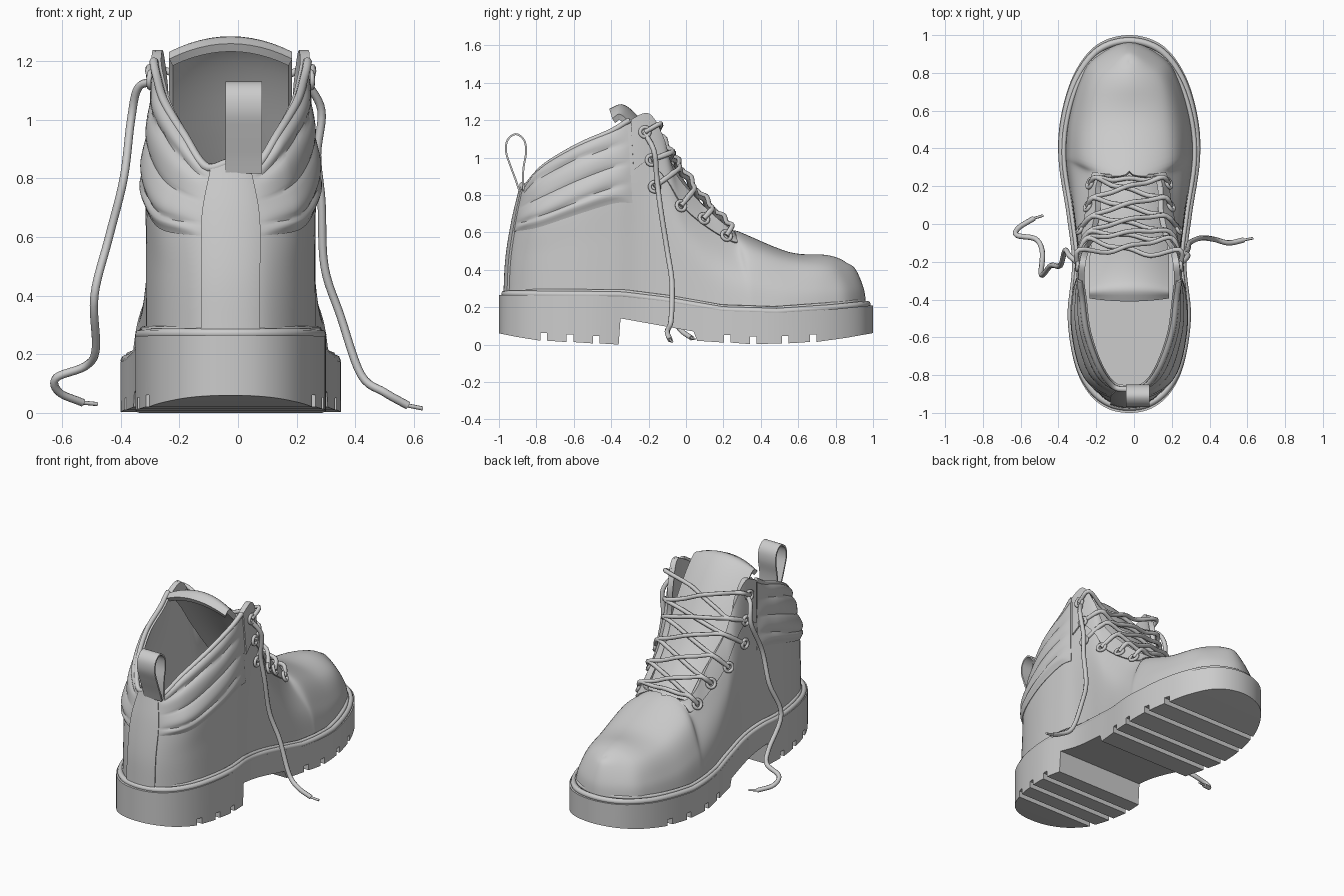
import bpy, bmesh, math
from mathutils import Vector as V
from functools import lru_cache

if "Cube" in bpy.data.objects:
    bpy.data.objects.remove(bpy.data.objects["Cube"])

CX = -0.025   # boot centre line


def at(P, u, a=None, b=None):
    """Catmull-Rom through P at u, with optional ghost end points."""
    i = min(int(u), len(P) - 2)
    t = u - i
    p1, p2 = P[i], P[i + 1]
    p0 = P[i - 1] if i else (2 * p1 - p2 if a is None else a)
    p3 = P[i + 2] if i + 2 < len(P) else (2 * p2 - p1 if b is None else b)
    return 0.5 * (2 * p1 + (p2 - p0) * t + (2 * p0 - 5 * p1 + 4 * p2 - p3) * t * t
                  + (3 * p1 - p0 - 3 * p2 + p3) * t ** 3)


def flip(p):
    return V((-p.x, p.y, p.z))


def lerp_table(tab, y):
    for (a, za), (b, zb) in zip(tab, tab[1:]):
        if y <= b:
            return za + (zb - za) * max(0, (y - a) / (b - a))
    return tab[-1][1]


def finish(ob, name, angle=40):
    """Bake modifiers, name and shade the part."""
    bpy.context.view_layer.update()
    me = bpy.data.meshes.new_from_object(ob.evaluated_get(bpy.context.evaluated_depsgraph_get()))
    new = bpy.data.objects.new(name, me)
    new.location = ob.location
    bpy.data.objects.remove(ob)
    bpy.context.collection.objects.link(new)
    bpy.ops.object.select_all(action='DESELECT')
    bpy.context.view_layer.objects.active = new
    new.select_set(True)
    bpy.ops.object.shade_smooth_by_angle(angle=math.radians(angle))
    return new


def raw(name, verts, faces):
    me = bpy.data.meshes.new(name)
    me.from_pydata([tuple(v) for v in verts], [], faces)
    ob = bpy.data.objects.new(name + "_raw", me)
    bpy.context.collection.objects.link(ob)
    return ob


def grid(name, f, na, nb, thick, mirror=True, x=CX, angle=40):
    """Surface f(a, b) for a, b in 0..1, optionally mirrored, thickened inward."""
    verts = [f(i / na, j / nb) for i in range(na + 1) for j in range(nb + 1)]
    faces = [(i * (nb + 1) + j, (i + 1) * (nb + 1) + j, (i + 1) * (nb + 1) + j + 1, i * (nb + 1) + j + 1)
             for i in range(na) for j in range(nb)]
    ob = raw(name, verts, faces)
    if mirror:
        ob.modifiers.new("m", 'MIRROR').merge_threshold = 0.002
    s = ob.modifiers.new("s", 'SOLIDIFY')
    s.thickness, s.offset = thick, -1
    ob.location.x = x
    return finish(ob, name, angle)


def prism(name, pts, put, lo, hi):
    """Extrude a closed 2D profile; put(p, h) places it in space."""
    n = len(pts)
    ob = raw(name, [put(p, lo) for p in pts] + [put(p, hi) for p in pts],
             [tuple(range(n))[::-1], tuple(range(n, 2 * n))]
             + [(i, (i + 1) % n, n + (i + 1) % n, n + i) for i in range(n)])
    bm = bmesh.new()
    bm.from_mesh(ob.data)
    bmesh.ops.recalc_face_normals(bm, faces=bm.faces)
    bm.to_mesh(ob.data)
    bm.free()
    ob.location.x = CX
    return ob


def tube(name, paths, r, cyclic=False, sub=6, x=0.0):
    """Round cord through each path."""
    cu = bpy.data.curves.new(name, 'CURVE')
    cu.dimensions, cu.bevel_depth, cu.bevel_resolution, cu.use_fill_caps = '3D', r, 2, True
    for P in paths:
        P = [V(p) for p in P]
        pts = P if sub == 1 else [at(P, k / sub) for k in range((len(P) - 1) * sub + 1)]
        s = cu.splines.new('POLY')
        s.points.add(len(pts) - 1)
        s.use_cyclic_u = cyclic
        for q, p in zip(s.points, pts):
            q.co = (*p, 1)
    ob = bpy.data.objects.new(name + "_raw", cu)
    bpy.context.collection.objects.link(ob)
    ob.location.x = x
    return finish(ob, name, 60)


# Sole outline (half) and sole top height
half = [V(p + (0,)) for p in [(0, -1), (.12, -.975), (.22, -.89), (.29, -.74), (.325, -.5), (.3, -.22),
                              (.33, .05), (.375, .35), (.36, .58), (.29, .8), (.17, .95), (0, 1)]]
side = [at(half, k / 8, flip(half[1]), flip(half[-2])) for k in range(89)]
outline = side + [flip(p) for p in side[-2:0:-1]]
top_z = [(-1, .265), (-.35, .26), (-.1, .23), (.2, .18), (.5, .17), (.8, .19), (1, .21)]
half_width = lambda y: lerp_table([(p.y, p.x) for p in side], y)

# Sole: side profile with tread grooves, trimmed to the outline
low_z = [(-1, .065), (-.85, .025), (-.36, 0), (.06, .02), (.4, 0), (.7, .015), (1, .065)]
prof = [(-1.05, .07), (-.9, .04)]


def grooves(ys):
    for y in ys:
        z = lerp_table(low_z, y)
        prof.extend([(y - .018, z), (y - .018, z + .04), (y + .018, z + .04), (y + .018, z)])


grooves([-.76, -.62, -.48])
prof += [(-.36, 0), (-.35, .14), (.04, .07), (.06, .02)]
grooves([.22, .36, .53, .68])
prof += [(.85, .035), (1.05, .07), (1.05, .21)] + top_z[::-1] + [(-1.05, .265)]
sole = prism("sole", prof, lambda p, h: (h, p[0], p[1]), -.6, .6)
cutter = prism("sole_cutter", outline, lambda p, h: (p[0], p[1], h), -.2, .6)
cutter.hide_render = True
m = sole.modifiers.new("b", 'BOOLEAN')
m.operation, m.solver, m.object = 'INTERSECT', 'EXACT', cutter
finish(sole, "sole", 30)
bpy.data.objects.remove(cutter)

# Welt beads around the top of the sole
for nm, k, dz, r in (("welt", .95, .006, .018), ("welt_seam", .92, .022, .012)):
    tube(nm, [[(p.x * k, p.y * (k + .02), lerp_table(top_z, p.y) + dz) for p in outline]], r, True, 1, CX)

# Upper half: base y, shoulder point, top edge point, from heel round to toe
rows = [(-.965, 0, -.92, .67, 0, -.875, .855), (-.93, .125, -.89, .67, .085, -.86, .84),
        (-.8, .23, -.78, .70, .16, -.76, .95), (-.6, .28, -.58, .78, .225, -.58, 1.06),
        (-.4, .285, -.38, .85, .25, -.4, 1.14), (-.25, .275, -.28, .86, .262, -.3, 1.2),
        (-.12, .265, -.2, .9, .255, -.2, 1.235), (0, .258, -.1, .82, .235, -.13, 1.12),
        (.1, .25, 0, .68, .205, -.07, .93), (.2, .23, .13, .58, .175, .06, .77),
        (.32, .21, .26, .52, .155, .24, .61), (.38, .21, .33, .525, 0, .28, .605),
        (.55, .2, .55, .45, 0, .55, .495), (.75, .17, .74, .425, 0, .74, .48),
        (.88, .11, .83, .415, 0, .82, .46), (.965, 0, .905, .405, 0, .86, .435)]
ribs = []
for k, (yb, *q) in enumerate(rows):
    B = V((half_width(yb / .965) * .9, yb, lerp_table(top_z, yb) - .01))
    M, T = V(q[:3]), V(q[3:])
    L = B.lerp(M, .25)
    L.z = (B.z + M.z) / 2
    ribs.append(([B, L, M, T], flip(M) if k > 10 else None))


@lru_cache(None)
def column(v):
    return [at(P, v * 3, None, g) for P, g in ribs]


def S(u, v):
    P = column(v)
    p = at(P, u, flip(P[1]), flip(P[-2]))
    p.x = max(0, p.x)
    return p


def normal(u, v, e=.02):
    return (S(min(u + e, 15), v) - S(max(u - e, 0), v)).cross(
        S(u, min(v + e, 1)) - S(u, max(v - e, 0))).normalized()


def panel(name, u0, u1, v0, v1, off, na, nb, thick):
    """Overlay on part of the upper, lifted by off(a, b)."""
    def f(a, b):
        u, v = u0 + (u1 - u0) * a, v0 + (v1 - v0) * b
        p = S(u, v)
        q = p + normal(u, v) * off(a, b)
        if p.x < 1e-4:
            q.x = 0
        return q
    return grid(name, f, na, nb, thick)


grid("upper", lambda a, b: S(a * 15, b), 90, 24, .025)
panel("heel_strip", 0, .75, 0, 1, lambda a, b: .012, 8, 20, .012)
panel("eyelet_facing", 5.05, 10.4, .74, 1, lambda a, b: .008, 44, 6, .01)


# Padded collar with fanned puffs
def puff(a, b):
    fan = b + .12 * (1 - a) * math.sin(2 * math.pi * b)
    edge = min(1, 4 * a, 3 * (1 - a), 7 * b)
    return .004 + edge * (.006 + .016 * abs(math.sin(4 * math.pi * fan)) ** .7)


panel("padded_collar", .75, 4.85, .56, 1, puff, 32, 32, .012)
rim = [S(k / 8, 1) for k in range(41)]
tube("collar_rim", [[flip(p) for p in rim[:0:-1]] + rim], .015, False, 1, CX)

# Tongue
spine = [V((0, y, z)) for y, z in [(.36, .5), (.2, .635), (.06, .785), (-.06, .95), (-.19, 1.14),
                                   (-.28, 1.245), (-.345, 1.285), (-.41, 1.26)]]


def tongue(s, t, off=0.0):
    d = at(spine, min(s + 1, 6.6)) - at(spine, max(s - 1, 0))
    n = V((0, d.z, -d.y)).normalized()
    return at(spine, s) + V(((.15 + .06 * min(1, s / 3.5)) * t, 0, 0)) + n * (off - .055 * t * t)


grid("tongue", lambda a, b: tongue(a * 7, b * 2 - 1), 28, 12, .03, False)

# Heel pull loop
loop = [V((0, y, z)) for y, z in [(-.885, .82), (-.905, .88), (-.935, .96), (-.957, 1.03), (-.95, 1.09), (-.91, 1.12),
                                  (-.87, 1.09), (-.86, 1.03), (-.873, .95), (-.877, .88), (-.872, .82)]]
grid("pull_loop", lambda a, b: at(loop, a * 10) + V((b * .125 - .0625, 0, 0)), 50, 1, .01, False, .02)

# Eyelets: nearest surface spots to the wanted side-view places
cand = [(5 + i * .06, .5 + j * .02) for i in range(96) for j in range(25)]
eyes, edges, rings = [], [], []
for y, z in [(.21, .58), (.09, .665), (-.03, .74), (-.17, .84), (-.19, .98), (-.22, 1.13)]:
    u, v = min(cand, key=lambda c: (S(*c).y - y) ** 2 + (S(*c).z - z) ** 2)
    n = normal(u, v)
    p = S(u, v) + n * .014
    eyes.append(p)
    # nearest spot on the flap edge, where the lace passes over
    w = min((5.9 + i * .05 for i in range(90)), key=lambda w: (S(w, 1) - p).length)
    edges.append(S(w, 1) + (normal(w, .96) + V((0, .3, .3))).normalized() * .03)
    a = n.orthogonal().normalized()
    b = n.cross(a)
    ring = [p + (a * math.cos(k) + b * math.sin(k)) * .026 for k in [i * math.tau / 14 for i in range(14)]]
    rings += [ring, [flip(q) for q in ring]]
tube("eyelets", rings, .01, True, 1, CX)

# Criss-cross laces over the tongue
spot = [min((k * .05 for k in range(140)), key=lambda s: (at(spine, s) - V((0, p.y, p.z))).length) for p in edges]


def cross(i, j, off):
    mid = [tongue(spot[i] + (spot[j] - spot[i]) * (t + 1) / 2, t, off) for t in (-.55, 0, .55)]
    return [flip(eyes[i]), flip(edges[i])] + mid + [edges[j], eyes[j]]


paths = [cross(0, 0, .03)]
for k in range(5):
    paths += [cross(k, k + 1, .022), [flip(p) for p in cross(k, k + 1, .042)]]
tube("laces", paths, .013, False, 4, CX)

# Loose lace ends
right = [(.235, -.22, 1.13), (.285, -.17, 1.03), (.27, -.155, .88), (.285, -.135, .72), (.295, -.1, .5),
         (.35, -.075, .33), (.42, -.08, .13), (.5, -.1, .07), (.58, -.085, .025)]
left = [(-.28, -.22, 1.13), (-.34, -.17, 1.11), (-.365, -.14, 1.0), (-.39, -.22, .8), (-.44, -.22, .6),
        (-.49, -.27, .4), (-.485, -.15, .22), (-.52, -.08, .16), (-.62, -.06, .12), (-.61, -.02, .07), (-.53, .03, .035)]
tube("loose_laces", [right, left], .014)
tube("lace_tips", [[right[-1], (.63, -.075, .015)], [left[-1], (-.48, .045, .03)]], .007, False, 1)
